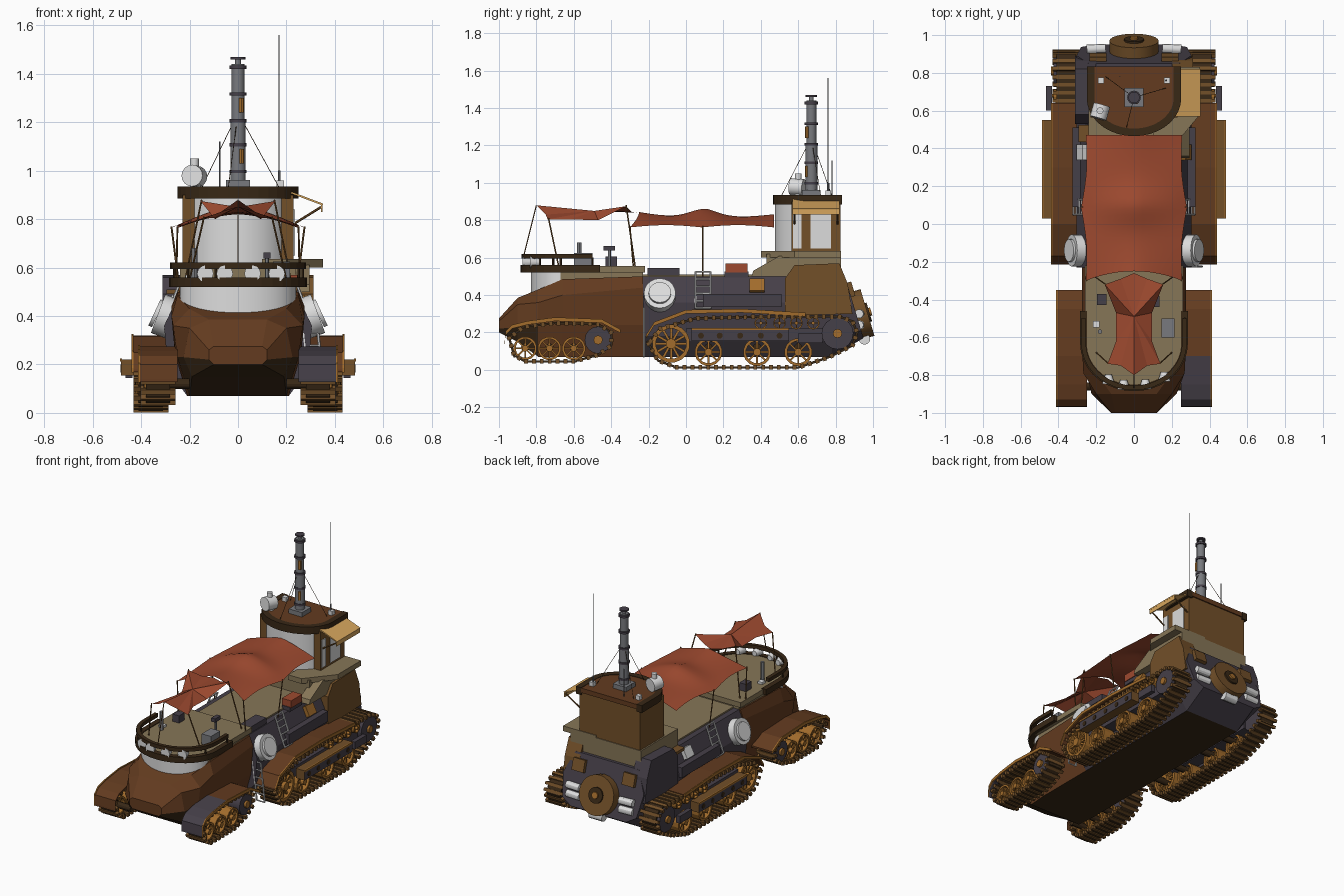
import bpy, bmesh, math
from mathutils import Vector, Matrix
if "Cube" in bpy.data.objects:
    bpy.data.objects.remove(bpy.data.objects["Cube"])
COLOURS = dict(
    white=(.72, .72, .72), rust=(.125, .044, .014), ochre=(.17, .08, .022), orange=(.36, .15, .025),
    slate=(.06, .05, .065), tan=(.24, .18, .095), terracotta=(.34, .068, .029),
    yellow=(.68, .38, .11), dark_brown=(.04, .021, .008), steel=(.19, .195, .21))
for key, rgb in COLOURS.items():
    m = bpy.data.materials.new(key)
    m.use_nodes = True
    m.diffuse_color = (*rgb, 1)
    m.node_tree.nodes["Principled BSDF"].inputs["Base Color"].default_value = (*rgb, 1)
    COLOURS[key] = m

# Turn a bmesh into an object; rule picks the colour slot of a face
def finish(name, bm, colours, rule=lambda f: 0, smooth=False):
    bmesh.ops.recalc_face_normals(bm, faces=bm.faces)
    for f in bm.faces:
        f.material_index = rule(f)
    me = bpy.data.meshes.new(name)
    bm.to_mesh(me)
    for c in colours.split():
        me.materials.append(COLOURS[c])
    ob = bpy.data.objects.new(name, me)
    bpy.context.collection.objects.link(ob)
    if smooth:
        bpy.ops.object.select_all(action='DESELECT')
        ob.select_set(True)
        bpy.context.view_layer.objects.active = ob
        bpy.ops.object.shade_smooth_by_angle()
def add_box(bm, centre, size, rot=Matrix()):
    mat = Matrix.Translation(centre) @ rot.to_4x4() @ Matrix.Diagonal((*size, 1))
    bmesh.ops.create_cube(bm, size=1, matrix=mat)
def add_rod(bm, a, b, r, r2=None, n=12):
    a, b = Vector(a), Vector(b)
    mat = Matrix.Translation((a + b) / 2) @ (b - a).to_track_quat('Z', 'Y').to_matrix().to_4x4()
    bmesh.ops.create_cone(bm, cap_ends=True, segments=n, radius1=r, radius2=r2 or r, depth=(b - a).length, matrix=mat)
def box(name, centre, size, colour, rot=Matrix(), rule=lambda f: 0):
    bm = bmesh.new()
    add_box(bm, centre, size, rot)
    finish(name, bm, colour, rule)
# Rods given as (start, end, radius[, end radius])
def rods(name, items, colour, n=12):
    bm = bmesh.new()
    for it in items:
        add_rod(bm, *it, n=n)
    finish(name, bm, colour, smooth=n > 8)
# Outline in xy pushed along z, or in yz pushed along x
def prism(name, pts, lo, hi, colour, axis='z', rule=lambda f: 0, smooth=False):
    put = (lambda p, t: (*p, t)) if axis == 'z' else (lambda p, t: (t, *p))
    bm = bmesh.new()
    f = bm.faces.new([bm.verts.new(put(p, lo)) for p in pts])
    ext = bmesh.ops.extrude_face_region(bm, geom=[f])["geom"]
    bmesh.ops.translate(bm, vec=put((0, 0), hi - lo), verts=[v for v in ext if isinstance(v, bmesh.types.BMVert)])
    finish(name, bm, colour, rule, smooth)
# Mirrored cross-sections (y, slant, half profile) skinned along y
def loft(name, sections, colour, rule):
    bm, rings = bmesh.new(), []
    for y, slant, half in sections:
        full = half + [(-x, z) for x, z in reversed(half)]
        rings.append([bm.verts.new((x, y + slant * (half[-1][1] - z), z)) for x, z in full])
    for a, b in zip(rings, rings[1:]):
        for i in range(len(a)):
            bm.faces.new((a[i - 1], a[i], b[i], b[i - 1]))
    bm.faces.new(rings[0])
    bm.faces.new(rings[-1])
    finish(name, bm, colour, rule)
# Plan outline with an elliptical front and straight sides
def u_shape(w, front, back, depth, n=18):
    turns = [math.pi * i / n for i in range(n + 1)]
    return [(w, back)] + [(w * math.cos(a), front + depth * (1 - math.sin(a))) for a in turns] + [(-w, back)]
def band(name, w, front, back, depth, thick, lo, hi):
    inner = u_shape(w - thick, front + thick, back, depth - thick)
    prism(name, u_shape(w, front, back, depth) + inner[::-1], lo, hi, "dark_brown")

# Hulls and decks
loft("front_hull", [
    (-1, 0, [(.1, .2), (.12, .22), (.12, .26), (.1, .275)]), (-.9, 0, [(.19, .15), (.225, .23), (.2, .35), (.12, .385)]),
    (-.79, 0, [(.2, .07), (.25, .23), (.268, .36), (.2, .43)]), (-.66, 0, [(.21, .07), (.26, .24), (.275, .4), (.25, .485)]),
    (-.23, 0, [(.21, .07), (.26, .24), (.275, .44), (.25, .5)])], "rust dark_brown", lambda f: int(f.normal.z < -.3))
body = [(.21, .07), (.29, .18), (.305, .36), (.24, .5)]
loft("rear_hull", [(-.23, 0, body), (.78, 0, body), (.85, .3, [(.21, .17), (.28, .21)] + body[2:])],
     "slate dark_brown", lambda f: int(f.normal.z < -.9))
prism("front_drum", u_shape(.24, -.83, -.23, .16), .36, .53, "white tan",
      rule=lambda f: int(f.calc_center_median().y > -.67), smooth=True)
prism("front_deck", u_shape(.26, -.86, -.22, .22), .52, .555, "tan")
box("mid_deck", (0, .13, .5), (.4, .72, .02), "tan")
band("balcony", .285, -.885, -.46, .25, .035, .52, .56)
band("balcony_rail", .28, -.88, -.5, .25, .025, .595, .62)
rods("rail_posts", [((x, y, .55), (x, y, .6), .006) for x, y in u_shape(.268, -.868, -.5, .24)[::3]], "dark_brown", 6)
lamps = [(x, -.64 - .24 * math.sqrt(1 - (x / .27) ** 2)) for x in (-.135, -.055, .06, .16)]
rods("spotlights", [((x, y + .05, .575), (x, y, .575), .018, .034) for x, y in lamps], "white")

# Tower
box("tower_base", (0, .63, .55), (.48, .4, .14), "tan")
prism("tower_front", u_shape(.215, .475, .7, .2), .5, .9, "white", smooth=True)
box("tower_cabin", (0, .695, .73), (.46, .26, .34), "ochre")
prism("side_platform", [(.1, .4), (.2, .4), (.35, .58), (.35, .83), (.1, .83)], .6, .635, "tan")
prism("platform_skirt", [(.35, .5), (.36, .53), (.5, .61), (.83, .61), (.83, .5)], .22, .295, "tan", 'x')
band("roof_rim", .25, .465, .835, .2, .04, .885, .935)
prism("roof", u_shape(.235, .48, .833, .19), .9, .932, "rust")
for y, w in ((.595, .045), (.72, .11)):
    box("cabin_door", (.231, y, .745), (.008, w, .19), "white")
box("awning", (.285, .695, .885), (.14, .25, .008), "yellow", Matrix.Rotation(.36, 3, 'Y'))
box("awning_valance", (.345, .695, .845), (.006, .25, .03), "yellow")
rods("awning_struts", [((.23, y, .78), (.343, y, .85), .005) for y in (.58, .81)], "ochre", 6)

# Chimney, aerials and roof fittings
def stack(z0, z1, r, y=.67, x=0):
    return ((x, y, z0), (x, y, z1), r)
box("chimney_base", (0, .67, .945), (.1, .1, .035), "steel")
rods("chimney", [stack(.94, 1.2, .032), stack(1.2, 1.44, .027), stack(1.44, 1.465, .012)], "steel", 16)
rods("chimney_bands", [stack(z, z + .014, .036) for z in (.99, 1.1, 1.2, 1.31, 1.42)] + [stack(1.46, 1.47, .03)], "slate", 16)
rods("chimney_plates", [stack(z, z + .06, .011, .646, .014) for z in (1.03, 1.24)], "orange")
rods("guy_wires", [((0, .67, 1.24), (x, y, .93), .0015) for x, y in ((.17, .72), (-.15, .78), (-.04, .51))], "dark_brown", 5)
rods("aerials", [stack(.92, 1.56, .0025, .76, .17), stack(.92, 1.12, .003, .78, -.075), stack(.92, 1, .006, .76, .17)], "steel", 6)
rods("searchlight", [((-.17, .63, .975), (-.19, .56, .98), .045), stack(.93, .97, .018, .6, -.17),
                     stack(1, 1.05, .018, .6, -.18)], "white", 16)

# Canopies
bm = bmesh.new()
bmesh.ops.create_grid(bm, x_segments=12, y_segments=24, size=1)
for v in bm.verts:
    u, a, t = v.co.x, abs(v.co.x), (v.co.y + 1) / 2
    scallop = abs(math.sin(math.tau * t))
    y = -.3 + .77 * t + .05 * (1 - t) * (1 - u * u)
    ridge = .832 + .03 * math.exp(-((y - .09) / .1) ** 2) + .012 * (1 - t) ** 4
    z = ridge + (.762 + .012 * scallop - ridge) * a ** 1.3 - .012 * scallop * (1 - a)
    v.co = ((.255 + .025 * math.sin(math.pi * t) - .02 * scallop) * u, y, z)
finish("main_canopy", bm, "terracotta", smooth=True)
half = [(0, -.8, .88), (.07, -.75, .83), (.14, -.74, .805), (.095, -.62, .805), (.095, -.47, .8),
        (.155, -.32, .875), (.07, -.29, .845), (0, -.26, .84)]
bm = bmesh.new()
rim = [bm.verts.new(p) for p in half + [(-x, y, z) for x, y, z in half[-2:0:-1]]]
hub = bm.verts.new((0, -.49, .85))
for i in range(len(rim)):
    bm.faces.new((rim[i - 1], rim[i], hub))
finish("front_canopy", bm, "terracotta")
rods("bow_pole", [((0, -.87, .6), (0, -.8, .88), .003)], "ochre", 6)

# Running gear: evenly spaced plates along a closed yz path
def add_plates(bm, x, path, step, size):
    carry = 0
    for p, q in zip(path, path[1:] + path[:1]):
        p, d = Vector(p), Vector(q) - Vector(p)
        while carry < d.length:
            add_box(bm, (x, *(p + d.normalized() * carry)), size, Matrix.Rotation(math.atan2(d.y, d.x), 3, 'X'))
            carry += step
        carry -= d.length
def add_wheel(bm, x, y, z, r, spokes=8, w=.09, n=16):
    add_rod(bm, (x - w * .6, y, z), (x + w * .6, y, z), r * .28)
    for count, dist, size in ((n, r * .9, (w, r * .2, r * .4)), (spokes, r * .5, (w * .7, r * .75, r * .13))):
        for a in (math.tau * i / count for i in range(count)):
            add_box(bm, (x, y + dist * math.cos(a), z + dist * math.sin(a)), size, Matrix.Rotation(a, 3, 'X'))
def ladder(name, foot, head, across):
    foot, head, across = Vector(foot), Vector(head), Vector(across)
    rungs = [foot.lerp(head, k / 5) for k in range(6)]
    rods(name, [(foot, head, .006), (foot + across, head + across, .006)] + [(p, p + across, .005) for p in rungs], "white", 6)
TRACKS = dict(
    rear=(.36, [(-.2, .14), (-.15, .05), (-.05, .013), (.6, .013), (.77, .07), (.89, .13), (.915, .2), (.89, .26),
                (.82, .285), (.4, .285), (.05, .275), (-.14, .22)],
          .28, .432, [(-.215, .18), (-.17, .25), (0, .315), (.3, .32), (.64, .3)]),
    front=(.33, [(-.945, .17), (-.92, .08), (-.86, .045), (-.6, .045), (-.47, .08), (-.4, .13), (-.4, .2),
                 (-.47, .245), (-.7, .25), (-.87, .23)],
           .25, .405, [(-.97, .14), (-.965, .2), (-.93, .235), (-.85, .255), (-.7, .275), (-.45, .265), (-.35, .21)]))
for s in (-1, 1):
    for label, (x, path, lo, hi, line) in TRACKS.items():
        for part, step, size, colour in (("belt", .03, (.1, .034, .012), "dark_brown"), ("cleats", .042, (.145, .02, .024), "ochre")):
            bm = bmesh.new()
            add_plates(bm, s * x, path, step, size)
            finish(f"{label}_track_{part}", bm, colour)
        # Mudguard over the upper run, part of one painted differently
        split = -.72 if s > 0 else -2
        prism(label + "_guard", line + [(y, z - .012) for y, z in reversed(line)], s * lo, s * hi, "rust slate", 'x',
              lambda f: int(f.calc_center_median().y < split))
        trim = [(y, z + .006) for y, z in line] + [(y, z - .014) for y, z in reversed(line)]
        prism(label + "_guard_trim", trim, s * hi, s * (hi + .008), "orange", 'x')
    bm = bmesh.new()
    add_wheel(bm, s * .37, -.08, .14, .1, 12)
    for x, z, r, spokes, row in ((.37, .095, .073, 8, (.12, .38, .6)), (.335, .115, .062, 8, (-.86, -.73, -.6)),
                                 (.38, .25, .033, 4, (.4, .5, .59, .68))):
        for y in row:
            add_wheel(bm, s * x, y, z, r, spokes)
    finish("road_wheels", bm, "orange")
    for x, y, z, r in ((.425, .81, .195, .085), (.39, -.47, .16, .072)):
        rods("drive_sprocket", [((s * (x - .11), y, z), (s * x, y, z), r)], "slate", 16)
        rods("sprocket_hub", [((s * x, y, z), (s * (x + .015), y, z), .024)], "orange")
    rods("axles", [((s * .2, y, .12), (s * .36, y, .12), .022) for y in (-.86, -.73, -.6, -.08, .12, .38, .6)], "dark_brown")
    box("side_shelf", (s * .45, .29, .188), (.065, .52, .066), "ochre slate", rule=lambda f: int(abs(f.normal.x) > .5))
    rods("shelf_holes", [((s * .48, y, .183), (s * .486, y, .183), .016) for y in (.08, .18, .29, .4, .5)], "dark_brown")
    # Flank and stern fittings
    prism("rear_cowl", [(.53, .29), (.53, .49), (.58, .56), (.82, .57), (.865, .46), (.89, .3)], s * .2, s * .312,
          "ochre" if s > 0 else "slate", 'x')
    rods("side_drum", [((s * .25, -.14, .38), (s * .33, -.14, .41), .085),
                       ((s * .33, -.14, .408), (s * .345, -.14, .415), .06)], "white", 20)
    box("flank_panel", (s * .275, .38, .45), (.07, .08, .03), "orange" if s > 0 else "white", Matrix.Rotation(s * 1.1, 3, 'Y'))
    rods("rear_tanks", [((s * .15, .93, z), (s * .25, .925, z), .024) for z in (.3, .24)], "white")
    box("rear_vent", (s * .19, .88, .43), (.09, .03, .08), "ochre", Matrix.Rotation(.29, 3, 'X'))
    ladder("side_ladder", (s * .32, .05, .33), (s * .245, .05, .525), (0, .08, 0))
    for name, centre, size, colour in (
            ("track_frame", (.35, .37, .185), (.09, .74, .07), "slate"), ("side_step", (.45, .665, .17), (.03, .13, .05), "slate"),
            ("shelf_edge", (.483, .29, .218), (.008, .52, .012), "orange"), ("roof_box", (.175, .76, .945), (.03, .03, .03), "white"),
            ("flank_locker", (.3, .3, .37), (.05, .42, .07), "slate")):
        box(name, (s * centre[0], *centre[1:]), size, colour)
    rods("canopy_poles", [((s * .2, -.68, .55), (s * .14, -.735, .81), .004), ((s * .22, -.27, .54), (s * .15, -.32, .88), .004),
         ((s * .255, -.28, .53), (s * .25, -.3, .77), .004), ((s * .24, .09, .5), (s * .275, .09, .77), .004)], "ochre", 6)
ladder("boarding_ladder", (.36, -.225, .07), (.33, -.225, .33), (-.06, 0, 0))

# Rear hatch, tilted with the stern
axis = Vector((0, .957, .29))
for name, start, end, r, colour in (("rear_hatch", .9, .97, .13, "ochre"), ("hatch_ring", .97, .98, .052, "dark_brown"),
                                    ("hatch_boss", .98, .99, .022, "orange")):
    rods(name, [((0, start, .3 * start + .016), (0, end, .3 * end + .016), r)], colour, 24)
rods("rear_coupling", [((-.05, .955, .165), (.05, .955, .165), .03)], "white")
# Deck cargo
for name, centre, size, colour in (
        ("red_crate", (.22, .27, .545), (.07, .12, .05), "terracotta"), ("crate_base", (.22, .27, .51), (.06, .13, .03), "slate"),
        ("dark_crate", (.2, -.12, .525), (.08, .17, .04), "slate"), ("vent_grille", (-.26, .48, .5), (.07, .09, .02), "ochre"),
        ("deck_locker", (.18, -.55, .59), (.07, .1, .07), "steel"), ("deck_console", (-.17, -.4, .58), (.05, .06, .05), "slate"),
        ("deck_hatch", (-.2, -.53, .56), (.035, .035, .02), "white"), ("deck_sign", (.12, -.41, .65), (.03, .06, .025), "slate")):
    box(name, centre, size, colour)
rods("deck_posts", [stack(.55, .68, .012, -.57, -.18), stack(.55, .64, .008, -.41, .12)], "steel")
